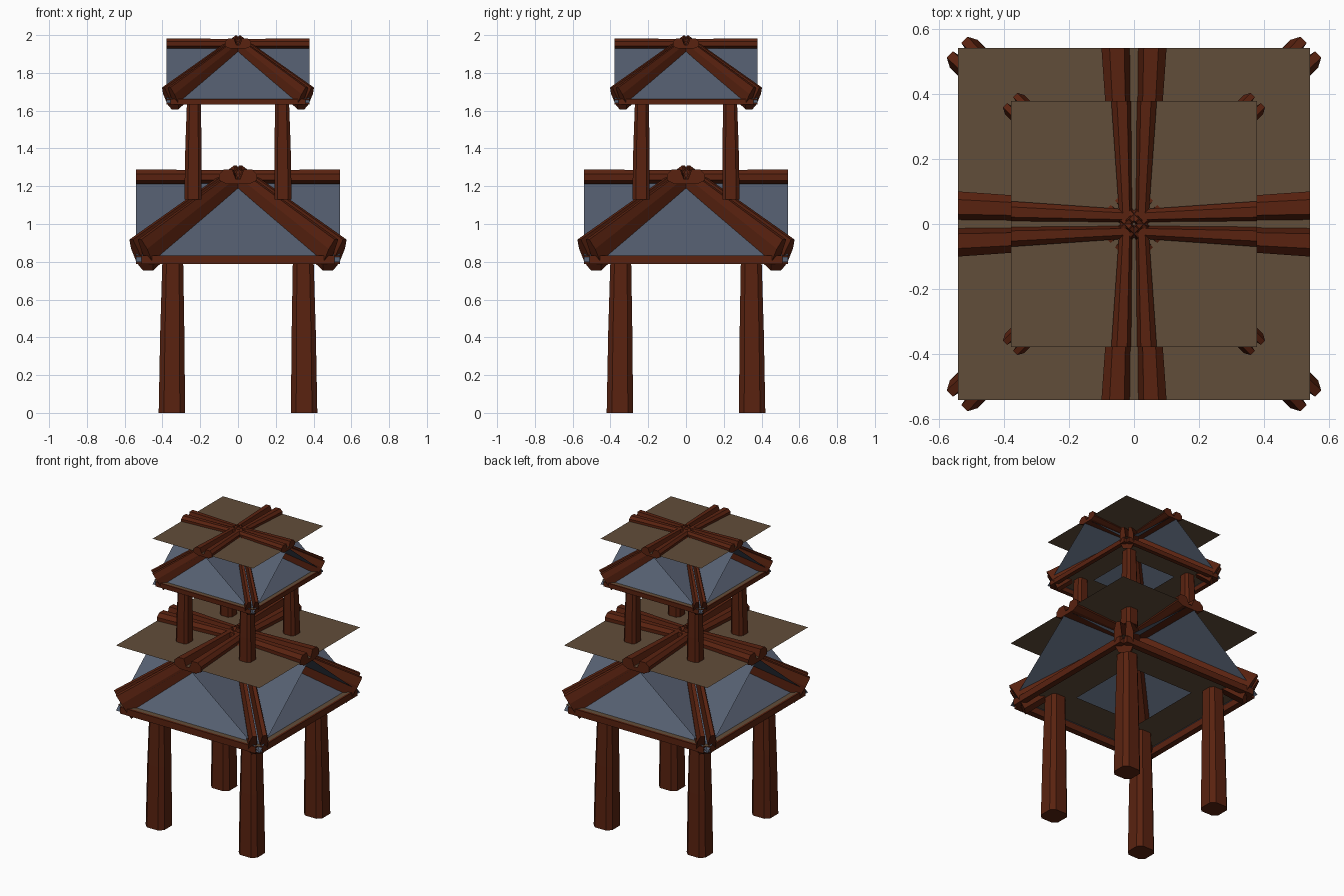
import bpy, bmesh, math
from mathutils import Vector

if "Cube" in bpy.data.objects:
    bpy.data.objects.remove(bpy.data.objects["Cube"])


def material(name, rgb):
    m = bpy.data.materials.new(name)
    m.diffuse_color = (*rgb, 1)
    m.use_nodes = True
    m.node_tree.nodes["Principled BSDF"].inputs["Base Color"].default_value = m.diffuse_color
    return m


WOOD = material("red brown wood", (0.1, 0.016, 0.005))
BLUE = material("slate blue roofing", (0.09, 0.112, 0.16))
BOARD = material("brown boards", (0.12, 0.075, 0.042))


def finish(name, bm, mat, solid=True):
    if solid:
        bmesh.ops.recalc_face_normals(bm, faces=bm.faces)
    me = bpy.data.meshes.new(name)
    bm.to_mesh(me)
    bm.free()
    me.materials.append(mat)
    ob = bpy.data.objects.new(name, me)
    bpy.context.collection.objects.link(ob)


def loft(bm, rings):
    """Closed solid through a row of matching rings."""
    rings = [[bm.verts.new(p) for p in r] for r in rings]
    n = len(rings[0])
    for a, b in zip(rings, rings[1:]):
        for i in range(n):
            j = (i + 1) % n
            bm.faces.new((a[i], a[j], b[j], b[i]))
    bm.faces.new(rings[0])
    bm.faces.new(rings[-1])


# Timber section with a groove along its top
GROOVED = [(-1, -.5), (-.6, -1), (.6, -1), (1, -.5), (1, .4), (.75, 1), (.3, 1), (.12, -.3),
           (-.12, -.3), (-.3, 1), (-.75, 1), (-1, .4)]
BOX = [(-1, -1), (1, -1), (1, 1), (-1, 1)]


def beam(bm, a, b, size_a, size_b, section):
    a, b = Vector(a), Vector(b)
    d = (b - a).normalized()
    side = d.cross(Vector((0, 0, 1))).normalized()
    up = side.cross(d)
    loft(bm, [[p + side * u * w + up * v * h for u, v in section]
              for p, (w, h) in ((a, size_a), (b, size_b))])


def turn(p, k):
    """Quarter turns about z."""
    x, y, z = p
    for _ in range(k):
        x, y = -y, x
    return (x, y, z)


def roof(prefix, z0, s):
    def P(x, y, z, k=0):
        return turn((x * s, y * s, z0 + z * s), k)

    def S(w, h):
        return (w * s, h * s)

    # Four full width slopes that make two crossing gables
    bm = bmesh.new()
    for k in range(4):
        bm.faces.new([bm.verts.new(P(x, y, z, k)) for x, y, z in
                      ((-.54, -.54, 0), (.54, -.54, 0), (.54, 0, .437), (-.54, 0, .437))])
    finish(prefix + "_roof_slopes", bm, BLUE, False)

    # Flat board on the ridges
    bm = bmesh.new()
    bm.faces.new([bm.verts.new(P(.54, .54, .442, k)) for k in range(4)])
    finish(prefix + "_top_board", bm, BOARD, False)

    # Soffit frame under the eaves
    bm = bmesh.new()
    for k in range(4):
        bm.faces.new([bm.verts.new(P(x, y, .035, k)) for x, y in
                      ((-.53, -.53), (-.25, -.25), (.25, -.25), (.53, -.53))])
    finish(prefix + "_soffit", bm, BOARD, False)

    hips, ridges, eaves = bmesh.new(), bmesh.new(), bmesh.new()
    for k in range(4):
        beam(hips, P(.51, .51, .035, k), P(-.02, -.02, .465, k),
             S(.06, .095), S(.04, .052), GROOVED)
        beam(ridges, P(.54, 0, .45, k), P(0, 0, .45, k),
             S(.1, .038), S(.062, .036), GROOVED)
        beam(eaves, P(-.51, -.52, .01, k), P(.51, -.52, .01, k),
             S(.02, .022), S(.02, .022), BOX)
    finish(prefix + "_hip_beams", hips, WOOD)
    finish(prefix + "_ridge_beams", ridges, WOOD)
    finish(prefix + "_eave_beams", eaves, WOOD)


def legs(name, offset, z0, z1, r0, r1):
    """Four tapered posts with chamfered corners."""
    c = .6
    section = [(-1, -c), (-c, -1), (c, -1), (1, -c), (1, c), (c, 1), (-c, 1), (-1, c)]
    bm = bmesh.new()
    for k in range(4):
        loft(bm, [[turn((o + u * r, o + v * r, z), k) for u, v in section]
                  for z, r, o in ((z0, r0, offset), ((z0 + z1) / 2, (r0 + r1) / 2 + .002, offset - .002),
                                  (z1, r1, offset - .005))])
    finish(name, bm, WOOD)


# Lower and upper storeys
legs("lower_legs", .35, 0, .85, .07, .054)
roof("lower", .8, 1.0)
legs("upper_legs", .238, 1.13, 1.68, .046, .036)
roof("upper", 1.64, .7)
